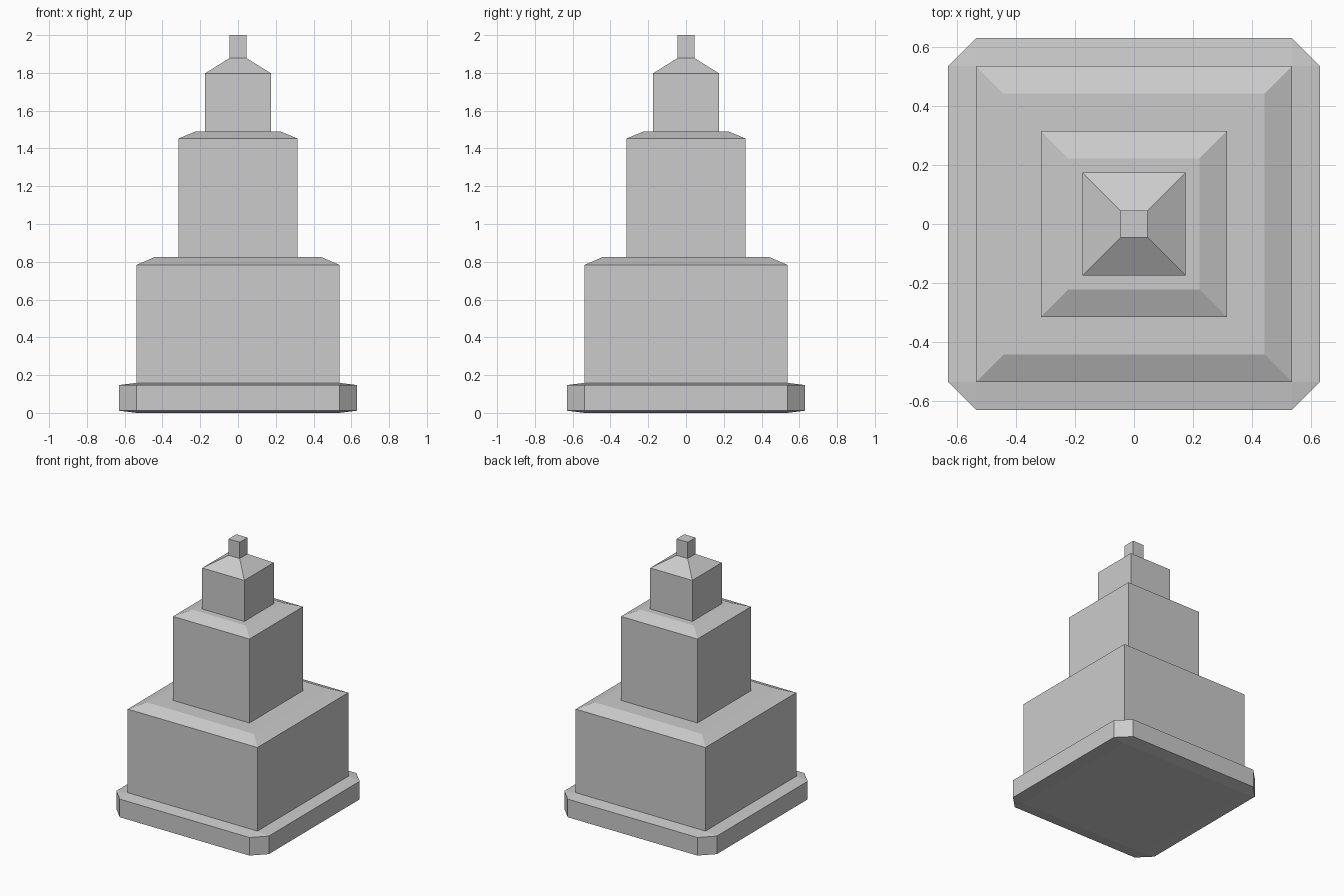
import bpy, bmesh
from mathutils import Matrix

if "Cube" in bpy.data.objects:
    bpy.data.objects.remove(bpy.data.objects["Cube"])

BASE_HALF, BASE_H, CHAMFER = 0.631, 0.159, 0.0945

# (half width, height) of each square ring going up the tower
PROFILE = [
    (0.5365, 0.784), (0.443, 0.824),                  # lower tier and sloped shoulder
    (0.316, 0.824), (0.316, 1.452), (0.222, 1.491),   # middle tier
    (0.174, 1.491), (0.174, 1.798), (0.046, 1.878),   # upper tier and pyramid roof
    (0.046, 2.0),                                     # finial
]

bm = bmesh.new()

# Plinth: bevelled cube, then flattened so the top and bottom chamfers become shallow
bmesh.ops.create_cube(bm, size=2 * BASE_HALF)
bmesh.ops.bevel(bm, geom=bm.edges[:], offset=CHAMFER, offset_type='OFFSET',
                segments=1, profile=0.5, affect='EDGES')
flatten = Matrix.Diagonal((1, 1, BASE_H / (2 * BASE_HALF), 1))
bmesh.ops.transform(bm, verts=bm.verts,
                    matrix=Matrix.Translation((0, 0, BASE_H / 2)) @ flatten)

# Tiers: extrude the top face up through the profile
top = max(bm.faces, key=lambda f: f.calc_center_median().z)
for half, z in PROFILE:
    top = bmesh.ops.extrude_discrete_faces(bm, faces=[top])["faces"][0]
    for v in top.verts:
        v.co = (half if v.co.x > 0 else -half, half if v.co.y > 0 else -half, z)

bmesh.ops.recalc_face_normals(bm, faces=bm.faces)
mesh = bpy.data.meshes.new("stepped_tower")
bm.to_mesh(mesh)
bm.free()
tower = bpy.data.objects.new("stepped_tower", mesh)
bpy.context.collection.objects.link(tower)
